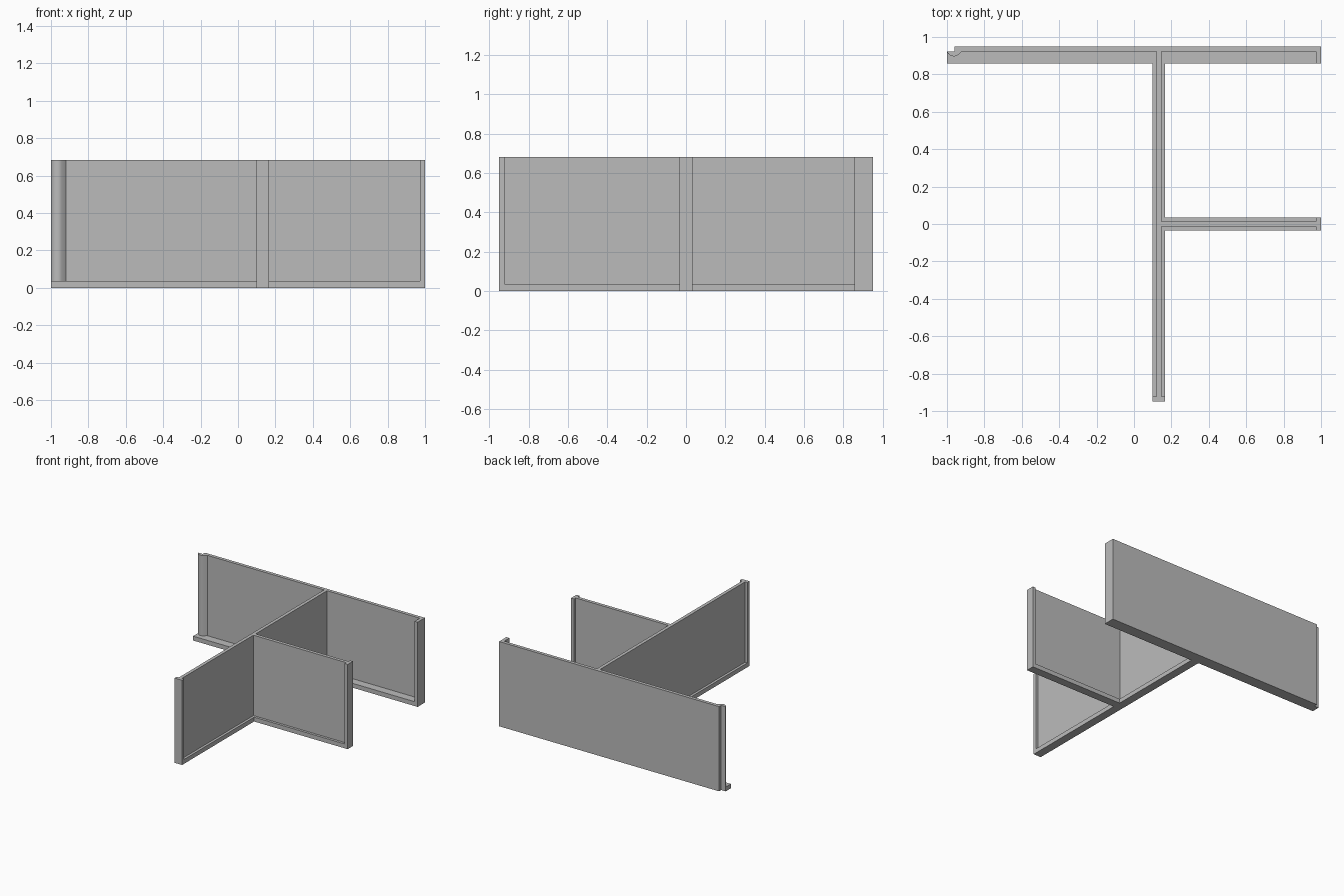
import bpy
import bmesh
import math

cube = bpy.data.objects.get("Cube")
if cube:
    bpy.data.objects.remove(cube, do_unlink=True)

HEIGHT, LEDGE = 0.682, 0.035
POST = 0.973          # inner face of the right-hand end posts
BACK, WALL_FRONT, LEDGE_FRONT = 0.95, 0.923, 0.857

grey = bpy.data.materials.new("plain grey")
grey.use_nodes = True
colour = (0.5, 0.5, 0.5, 1)
grey.diffuse_color = colour
grey.node_tree.nodes["Principled BSDF"].inputs["Base Color"].default_value = colour


def prism(name, outline, z0, z1):
    """Extrude a plan outline from z0 to z1."""
    bm = bmesh.new()
    face = bm.faces.new([bm.verts.new((x, y, z0)) for x, y in outline])
    ret = bmesh.ops.extrude_face_region(bm, geom=[face])
    top = [v for v in ret["geom"] if isinstance(v, bmesh.types.BMVert)]
    bmesh.ops.translate(bm, verts=top, vec=(0, 0, z1 - z0))
    bmesh.ops.recalc_face_normals(bm, faces=bm.faces)
    mesh = bpy.data.meshes.new(name)
    bm.to_mesh(mesh)
    bm.free()
    mesh.materials.append(grey)
    obj = bpy.data.objects.new(name, mesh)
    bpy.context.collection.objects.link(obj)
    return obj


def block(name, x0, x1, y0, y1, z0=0, z1=HEIGHT):
    return prism(name, [(x0, y0), (x1, y0), (x1, y1), (x0, y1)], z0, z1)


def activate(obj):
    bpy.ops.object.select_all(action="DESELECT")
    obj.select_set(True)
    bpy.context.view_layer.objects.active = obj


def fuse(base, *parts):
    """Weld parts into the base and clear the leftover seams."""
    for part in parts:
        activate(base)
        mod = base.modifiers.new("fuse", "BOOLEAN")
        mod.operation, mod.solver, mod.object = "UNION", "EXACT", part
        bpy.ops.object.modifier_apply(modifier=mod.name)
        bpy.data.objects.remove(part, do_unlink=True)
    bm = bmesh.new()
    bm.from_mesh(base.data)
    bmesh.ops.remove_doubles(bm, verts=bm.verts, dist=0.0001)
    bmesh.ops.dissolve_limit(bm, angle_limit=math.radians(1),
                             verts=bm.verts, edges=bm.edges)
    bm.to_mesh(base.data)
    bm.free()


# Back panel: thin wall, foot ledge running past the left end, right end post
back_panel = block("back_panel", -0.96, 1, WALL_FRONT, BACK)
fuse(back_panel,
     block("ledge", -1, 1, LEDGE_FRONT, WALL_FRONT + 0.0, 0, LEDGE),
     block("post", POST, 1, LEDGE_FRONT, WALL_FRONT))

# Rounded bead up the left end of the back panel
bead = [(-1, WALL_FRONT), (-0.994, 0.911), (-0.985, 0.903), (-0.974, 0.898),
        (-0.963, 0.896), (-0.952, 0.898), (-0.942, 0.903), (-0.92, WALL_FRONT)]
corner_bead = prism("corner_bead", bead, LEDGE, HEIGHT)
activate(corner_bead)
bpy.ops.object.shade_smooth_by_angle(angle=math.radians(35))

# Long divider: wall centred on its ledge, post at the front end
divider = block("divider", 0.12, 0.147, -0.95, WALL_FRONT)
fuse(divider,
     block("ledge", 0.10, 0.167, -0.95, LEDGE_FRONT, 0, LEDGE),
     block("post", 0.10, 0.167, -0.95, -0.923))

# Short cross panel: same section, branching to the side with an end post
cross_panel = block("cross_panel", 0.147, 1, -0.0135, 0.0135)
fuse(cross_panel,
     block("ledge", 0.167, 1, -0.0335, 0.0335, 0, LEDGE),
     block("post", POST, 1, -0.0335, 0.0335))
